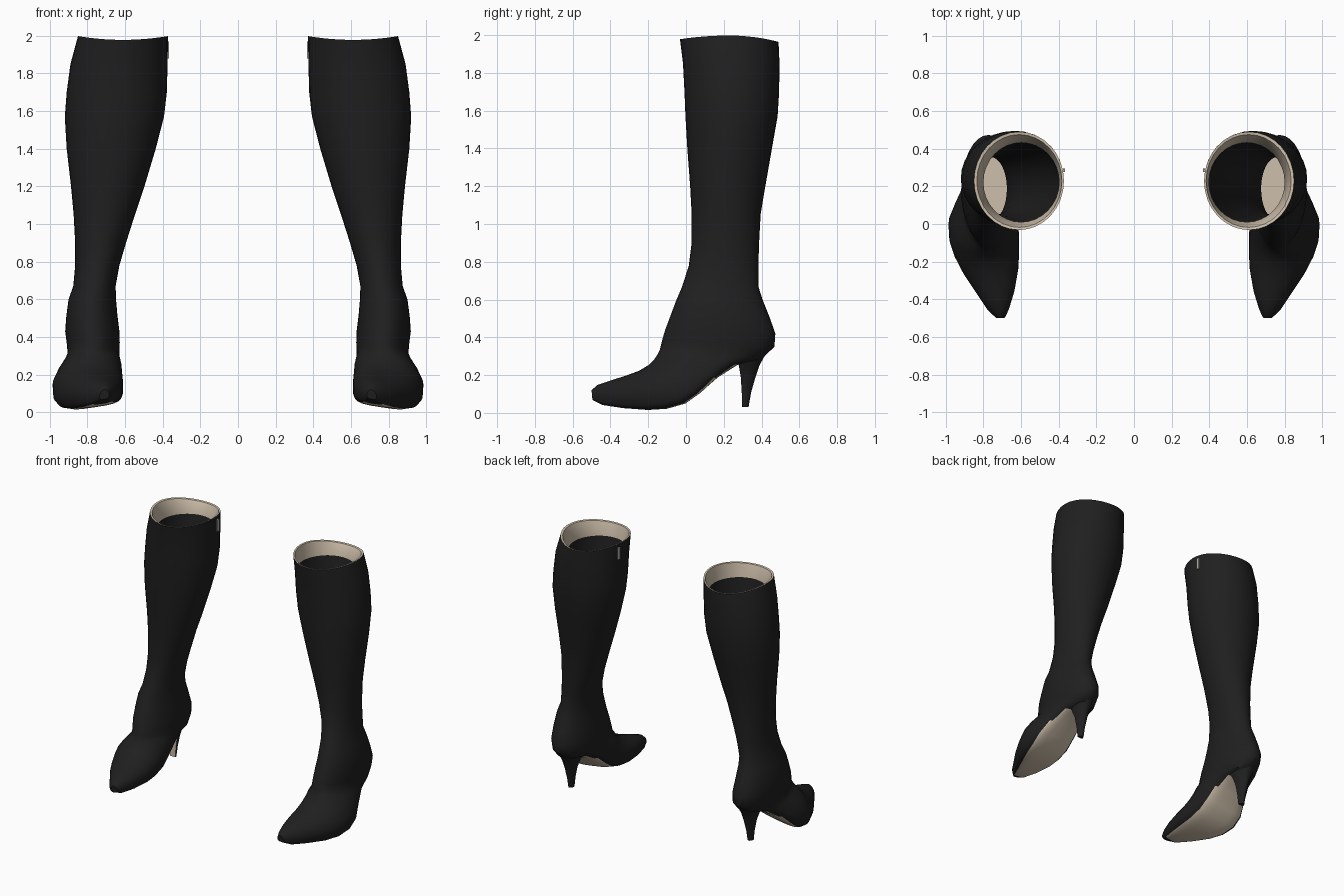
import bpy, bmesh, math

if "Cube" in bpy.data.objects:
    bpy.data.objects.remove(bpy.data.objects["Cube"])

N = 32  # points around each boot section


def material(name, rgb):
    m = bpy.data.materials.new(name)
    m.diffuse_color = (*rgb, 1)
    m.use_nodes = True
    m.node_tree.nodes["Principled BSDF"].inputs["Base Color"].default_value = m.diffuse_color
    return m


BLACK = material("black leather", (0.014, 0.014, 0.014))
TAN = material("tan lining", (0.64, 0.54, 0.42))
METAL = material("zip metal", (0.45, 0.43, 0.40))


def section(ay, az, by, bz, x0, x1, k=0.0):
    """Oval from instep point a to heel/sole point b; k flattens its sole side and rolls it."""
    xc, hw, m, pts = (x0 + x1) / 2, (x1 - x0) / 2, 0.5 + 0.15 * k, []
    for i in range(N):
        th = 2 * math.pi * i / N
        c, s = -math.cos(th), math.sin(th)
        if c > 0:
            p = 2 / (2 + 1.6 * k)
            c, s = c ** p, math.copysign(abs(s) ** p, s)
        t = m + (c * (1 - m) if c > 0 else c * m)
        pts.append([xc + hw * s, ay + (by - ay) * t,
                    az + (bz - az) * t - 0.15 * k * hw * s])
    return pts


def level(z, x0, x1, y0, y1):
    return section(y0, z, y1, z, x0, x1)


def finish(name, bm, mats):
    bmesh.ops.recalc_face_normals(bm, faces=bm.faces)
    me = bpy.data.meshes.new(name)
    bm.to_mesh(me)
    bm.free()
    for m in mats:
        me.materials.append(m)
    ob = bpy.data.objects.new(name, me)
    bpy.context.collection.objects.link(ob)
    bpy.context.view_layer.objects.active = ob
    ob.select_set(True)
    bpy.ops.object.shade_smooth_by_angle(angle=math.radians(40))
    ob.select_set(False)
    ob.modifiers.new("pair", 'MIRROR').use_mirror_merge = False
    return ob


def loft(rings, color):
    """Skin the rings, cap both ends; color(ring, side) gives the material slot."""
    bm = bmesh.new()
    vs = [[bm.verts.new(p) for p in r] for r in rings]
    n = len(rings[0])
    for r in range(len(vs) - 1):
        for i in range(n):
            j = (i + 1) % n
            f = bm.faces.new((vs[r][i], vs[r][j], vs[r + 1][j], vs[r + 1][i]))
            f.material_index = color(r, i)
    bm.faces.new(vs[0]).material_index = color(-1, 0)
    bm.faces.new(vs[-1]).material_index = 0
    return bm


# inside of the shaft, from the insole up to the lining band
inner = [
    section(-0.07, 0.36, 0.41, 0.38, 0.66, 0.88),
    level(0.55, 0.67, 0.88, -0.03, 0.39),
    level(0.70, 0.675, 0.845, 0.02, 0.355),
    level(0.90, 0.62, 0.84, 0.05, 0.36),
    level(1.20, 0.525, 0.86, 0.04, 0.395),
    level(1.60, 0.41, 0.88, 0.02, 0.45),
    level(1.88, 0.397, 0.80, 0.01, 0.432),
]
# wavy rim: high at the sides, low at the back
rim = [level(1.975, 0.383, 0.835, -0.018, 0.475), level(1.978, 0.372, 0.85, -0.032, 0.49)]
for ring in rim:
    for i, p in enumerate(ring):
        th = 2 * math.pi * i / N
        p[2] += 0.02 * math.sin(th) ** 2 - (0.014 * max(0, -math.cos(th)) ** 2)
# outside of the shaft
shaft = [
    level(1.85, 0.374, 0.89, -0.016, 0.495),
    level(1.70, 0.378, 0.91, -0.008, 0.493),
    level(1.57, 0.393, 0.92, -0.003, 0.485),
    level(1.40, 0.437, 0.91, 0.007, 0.455),
    level(1.20, 0.497, 0.887, 0.022, 0.42),
    level(1.05, 0.547, 0.873, 0.03, 0.395),
    level(0.90, 0.595, 0.865, 0.03, 0.387),
    level(0.78, 0.63, 0.865, 0.015, 0.383),
    level(0.67, 0.65, 0.875, -0.02, 0.383),
]
# sections swinging round from ankle to toe
foot = [
    section(-0.05, 0.60, 0.405, 0.60, 0.648, 0.90),
    section(-0.08, 0.52, 0.445, 0.50, 0.64, 0.912),
    section(-0.11, 0.44, 0.473, 0.42, 0.63, 0.918),
    section(-0.125, 0.39, 0.468, 0.35, 0.628, 0.91),
    section(-0.135, 0.35, 0.40, 0.285, 0.63, 0.905, 0.2),
    section(-0.14, 0.33, 0.28, 0.26, 0.63, 0.92, 0.5),
    section(-0.15, 0.31, 0.17, 0.195, 0.62, 0.955, 0.8),
    section(-0.17, 0.28, 0.08, 0.12, 0.615, 0.985, 1),
    section(-0.20, 0.25, 0.00, 0.063, 0.61, 0.982, 1),
    section(-0.25, 0.22, -0.10, 0.034, 0.61, 0.957, 1),
    section(-0.32, 0.195, -0.20, 0.026, 0.615, 0.912, 1),
    section(-0.40, 0.17, -0.33, 0.032, 0.635, 0.842, 1),
    section(-0.47, 0.147, -0.44, 0.045, 0.664, 0.78, 1),
    section(-0.50, 0.12, -0.495, 0.07, 0.685, 0.735, 1),
]
band = len(inner) - 1
sole = band + 1 + len(rim) + len(shaft) + 5


def boot_color(r, i):
    if r == -1 or r == band or r == band + 1:      # insole, lining band, rim
        return 1
    reach = 3 if r == sole else 4                  # underside of the foot
    last = len(inner) + len(rim) + len(shaft) + len(foot) - 2
    return int(sole <= r < last and N // 2 - reach <= i < N // 2 + reach)


finish("boot", loft(inner + rim + shaft + foot, boot_color), [BLACK, TAN])

# tapered heel with a flat tan front
heel_rows = [  # z, front y, back y, half width
    (0.36, 0.25, 0.455, 0.105), (0.29, 0.265, 0.41, 0.085), (0.25, 0.28, 0.388, 0.062),
    (0.19, 0.290, 0.368, 0.043), (0.11, 0.295, 0.345, 0.029), (0.03, 0.297, 0.331, 0.021)]
heel = []
for z, y0, y1, w in heel_rows:
    arc = [math.pi * i / 12 for i in range(13)]
    heel.append([(0.765 + w * math.cos(a), y0 + (y1 - y0) * math.sin(a), z) for a in arc])
finish("heel", loft(heel, lambda r, i: int(i == 12)), [BLACK, TAN])

# zip pull on the inner side of the shaft
bm = bmesh.new()
bmesh.ops.create_cube(bm, size=1)
for v in bm.verts:
    v.co = (0.372 + v.co.x * 0.012, 0.285 + v.co.y * 0.02, 1.925 + v.co.z * 0.09)
finish("zip_pull", bm, [METAL])
